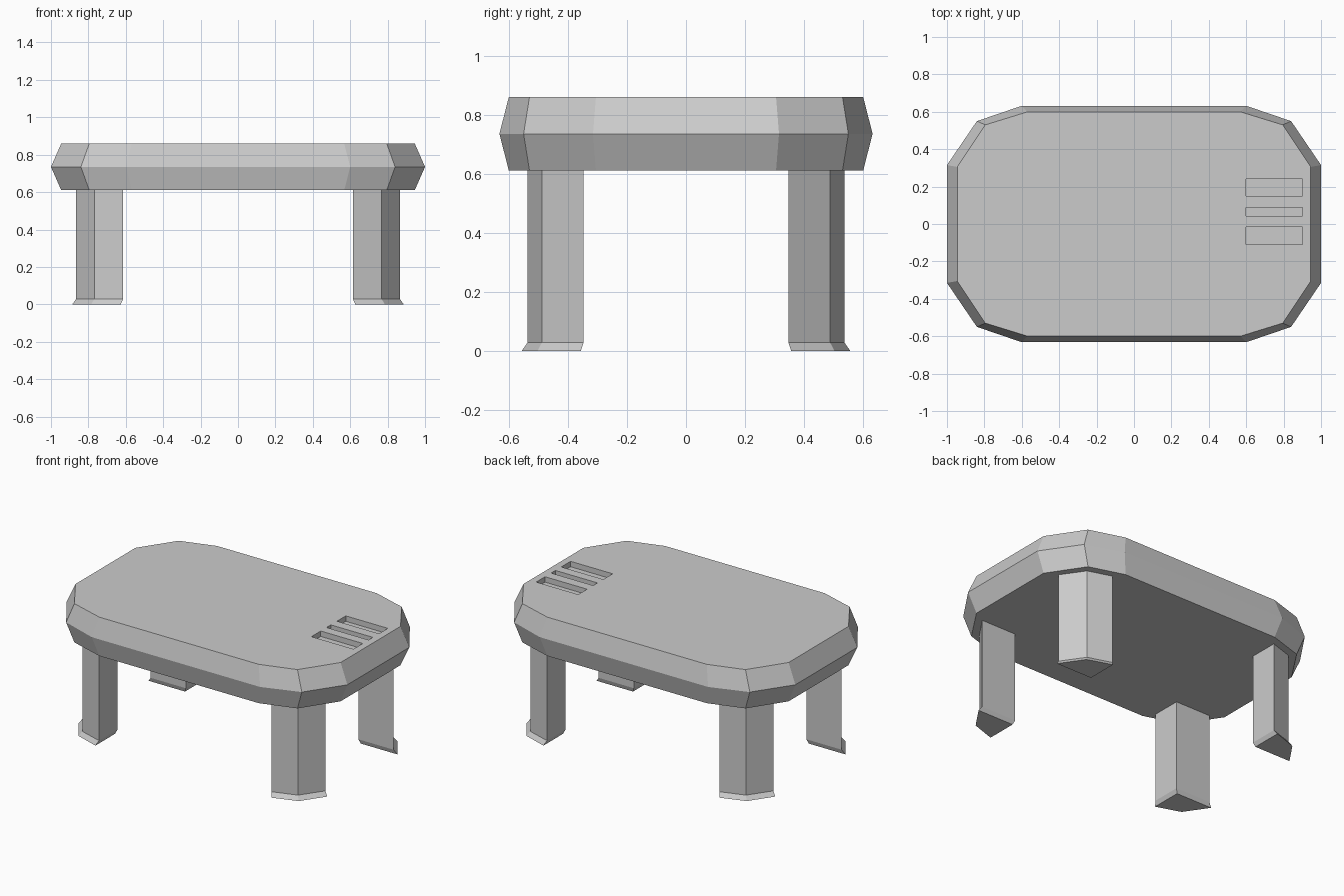
import bpy, bmesh

if "Cube" in bpy.data.objects:
    bpy.data.objects.remove(bpy.data.objects["Cube"])

def loft(name, rings):
    """Closed solid through rings of (x, y, z) points with equal counts."""
    bm = bmesh.new()
    loops = [[bm.verts.new(p) for p in ring] for ring in rings]
    n = len(rings[0])
    for a, b in zip(loops, loops[1:]):
        for i in range(n):
            j = (i + 1) % n
            bm.faces.new((a[i], a[j], b[j], b[i]))
    bm.faces.new(loops[0][::-1])
    bm.faces.new(loops[-1])
    bmesh.ops.recalc_face_normals(bm, faces=bm.faces)
    mesh = bpy.data.meshes.new(name)
    bm.to_mesh(mesh)
    bm.free()
    obj = bpy.data.objects.new(name, mesh)
    bpy.context.collection.objects.link(obj)
    return obj

def outline(corner, z):
    """Mirror one corner (listed anticlockwise, +x +y) into a full outline."""
    r = corner[::-1]
    pts = (corner + [(-x, y) for x, y in r]
           + [(-x, -y) for x, y in corner] + [(x, -y) for x, y in r])
    return [(x, y, z) for x, y in pts]

# Table top: wide waist between two narrower faces
rim = [(0.945, 0.305), (0.795, 0.53), (0.568, 0.60)]
waist = [(1.0, 0.315), (0.84, 0.55), (0.60, 0.632)]
table_top = loft("table_top", [outline(rim, 0.61), outline(waist, 0.735), outline(rim, 0.86)])

# Three recessed slots at the right end
for i, (y0, y1) in enumerate([(0.15, 0.24), (0.044, 0.088), (-0.11, -0.015)]):
    rect = [(0.60, y0), (0.90, y0), (0.90, y1), (0.60, y1)]
    cutter = loft(f"slot_cutter_{i + 1}", [[(x, y, z) for x, y in rect] for z in (0.825, 0.95)])
    cutter.hide_render = True
    cutter.hide_viewport = True
    cutter.display_type = 'WIRE'
    mod = table_top.modifiers.new(f"slot_{i + 1}", 'BOOLEAN')
    mod.operation = 'DIFFERENCE'
    mod.solver = 'EXACT'
    mod.object = cutter

# Corner legs: kite section with an outward-kicked foot
section = [(0.615, 0.347), (0.866, 0.347), (0.768, 0.488), (0.615, 0.537)]
foot = [(0.627, 0.356), (0.886, 0.356), (0.785, 0.503), (0.627, 0.556)]
for sx, side in ((1, "right"), (-1, "left")):
    for sy, end in ((-1, "front"), (1, "back")):
        levels = [(foot, 0.0), (section, 0.028), (section, 0.62)]
        loft(f"{end}_{side}_leg", [[(sx * x, sy * y, z) for x, y in pts] for pts, z in levels])
